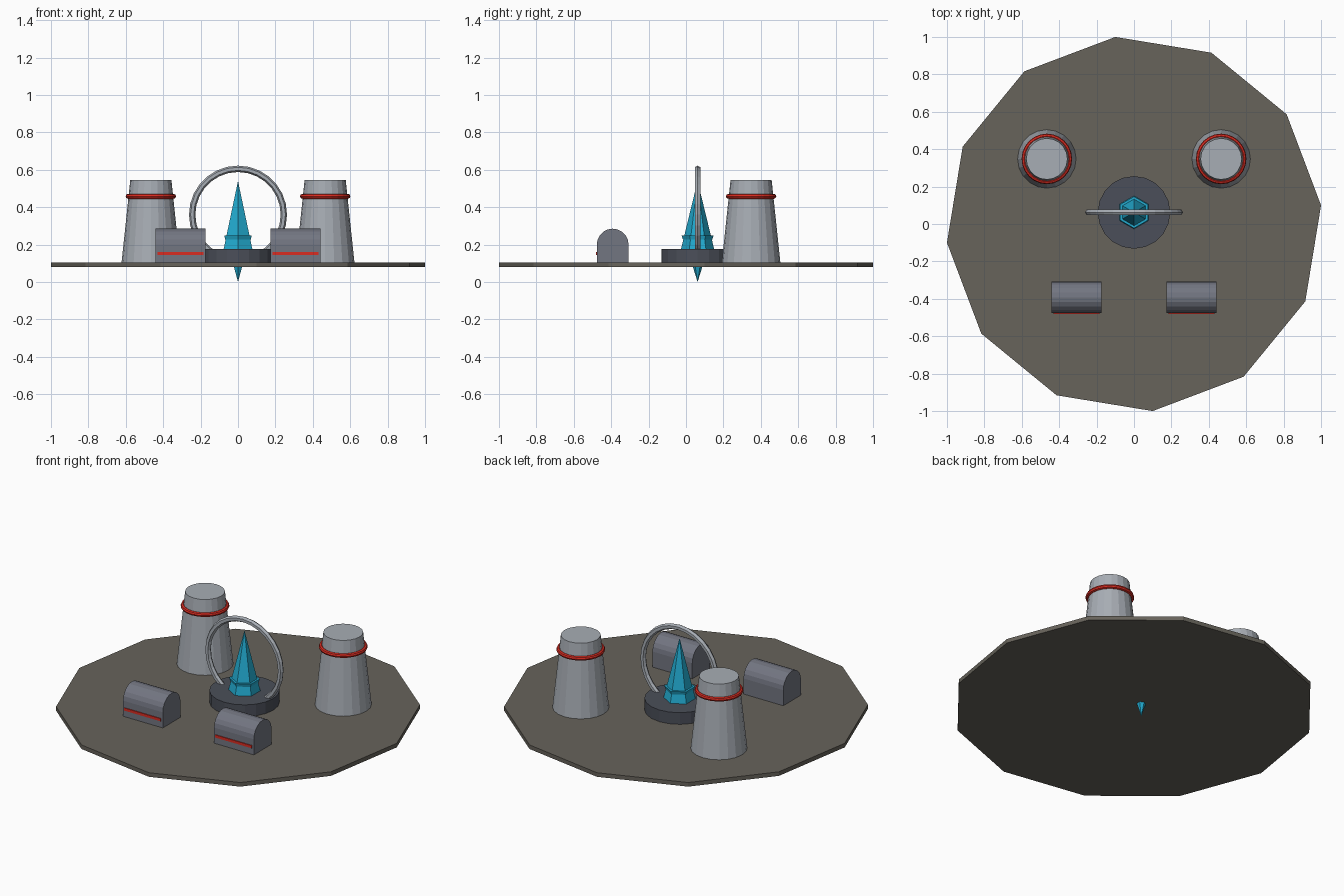
import bpy, bmesh, math
from mathutils import Matrix

if "Cube" in bpy.data.objects:
    bpy.data.objects.remove(bpy.data.objects["Cube"])


def material(name, rgb):
    m = bpy.data.materials.new(name)
    m.diffuse_color = (*rgb, 1)
    m.use_nodes = True
    m.node_tree.nodes["Principled BSDF"].inputs["Base Color"].default_value = m.diffuse_color
    return m


EARTH = material("earth brown", (0.135, 0.125, 0.104))
STEEL = material("light steel", (0.39, 0.42, 0.46))
SLATE = material("slate grey", (0.17, 0.18, 0.22))
DARK = material("dark slate", (0.07, 0.078, 0.10))
CYAN = material("crystal cyan", (0.016, 0.40, 0.62))
RED = material("signal red", (0.70, 0.025, 0.015))


def finish(name, bm, mat, loc=(0, 0, 0)):
    bmesh.ops.recalc_face_normals(bm, faces=bm.faces)
    me = bpy.data.meshes.new(name)
    bm.to_mesh(me)
    bm.free()
    me.materials.append(mat)
    ob = bpy.data.objects.new(name, me)
    ob.location = loc
    bpy.context.collection.objects.link(ob)
    return ob


def lathe(name, profile, sides, mat, loc=(0, 0, 0), turn=0.0, closed=False, axis_y=False):
    """Revolve (radius, z) points; zero radius makes a tip."""
    bm = bmesh.new()
    rings = []
    for r, z in profile:
        n = 1 if r == 0 else sides
        rings.append([bm.verts.new((r * math.cos(turn + math.tau * i / sides),
                                    r * math.sin(turn + math.tau * i / sides), z))
                      for i in range(n)])
    pairs = list(zip(rings, rings[1:]))
    if closed:
        pairs.append((rings[-1], rings[0]))
    for a, b in pairs:
        for i in range(sides):
            j = (i + 1) % sides
            quad = [a[i % len(a)], a[j % len(a)], b[j % len(b)], b[i % len(b)]]
            bm.faces.new(list(dict.fromkeys(quad)))
    if not closed:
        for ring in (rings[0], rings[-1]):
            if len(ring) > 1:
                bm.faces.new(ring)
    if axis_y:
        bm.transform(Matrix.Rotation(math.pi / 2, 4, 'X'))
    return finish(name, bm, mat, loc)


def tube(major, minor, n):
    return [(major + minor * math.cos(math.tau * k / n),
             minor * math.sin(math.tau * k / n)) for k in range(n)]


def box(name, size, loc, mat):
    bm = bmesh.new()
    bmesh.ops.create_cube(bm, size=1)
    bmesh.ops.scale(bm, vec=size, verts=bm.verts)
    return finish(name, bm, mat, loc)


G = 0.105   # top of the ground plate
CY = 0.062  # centre line of crystal and ring

# Ground plate
lathe("ground_plate", [(1.005, 0.08), (1.005, G)], 12, EARTH, turn=math.radians(5.7))

# Central pedestal, crystal with collar, and hoop
lathe("pedestal", [(0.194, G - 0.01), (0.194, 0.176)], 20, DARK, (0, CY, 0))
lathe("crystal", [(0, 0), (0.05, 0.16), (0.09, 0.17), (0, 0.54)], 6, CYAN,
      (0, CY, 0), math.pi / 6)
lathe("crystal_collar", [(0.07, 0.228), (0.079, 0.228), (0.085, 0.248), (0.066, 0.248)], 6,
      CYAN, (0, CY, 0), math.pi / 6, closed=True)
lathe("hoop", tube(0.245, 0.017, 6), 28, STEEL, (0, CY, 0.36), closed=True, axis_y=True)

for side, s in (("left", -1), ("right", 1)):
    # Tapered tower with red band
    tx, ty = 0.466 * s, 0.348
    lathe(f"tower_{side}", [(0.157, G - 0.005), (0.11, 0.545)], 20, STEEL, (tx, ty, 0))
    lathe(f"tower_band_{side}", tube(0.122, 0.013, 8), 24, RED, (tx, ty, 0.458), closed=True)

    # Arched shed: extruded profile along x
    hx, hy, half, r = 0.307 * s, -0.392, 0.134, 0.085
    outline = [(r, G - 0.003)] + [(r * math.cos(math.pi * k / 10), 0.2 + r * math.sin(math.pi * k / 10))
                                  for k in range(11)] + [(-r, G - 0.003)]
    bm = bmesh.new()
    face = bm.faces.new([bm.verts.new((-half, y, z)) for y, z in outline])
    ext = bmesh.ops.extrude_face_region(bm, geom=[face], use_keep_orig=True)
    bmesh.ops.translate(bm, vec=(2 * half, 0, 0),
                        verts=[v for v in ext["geom"] if isinstance(v, bmesh.types.BMVert)])
    finish(f"shed_{side}", bm, SLATE, (hx, hy, 0))

    # Red stripe on the shed front
    box(f"shed_stripe_{side}", (0.246, 0.008, 0.016), (hx, hy - r - 0.001, 0.152), RED)
